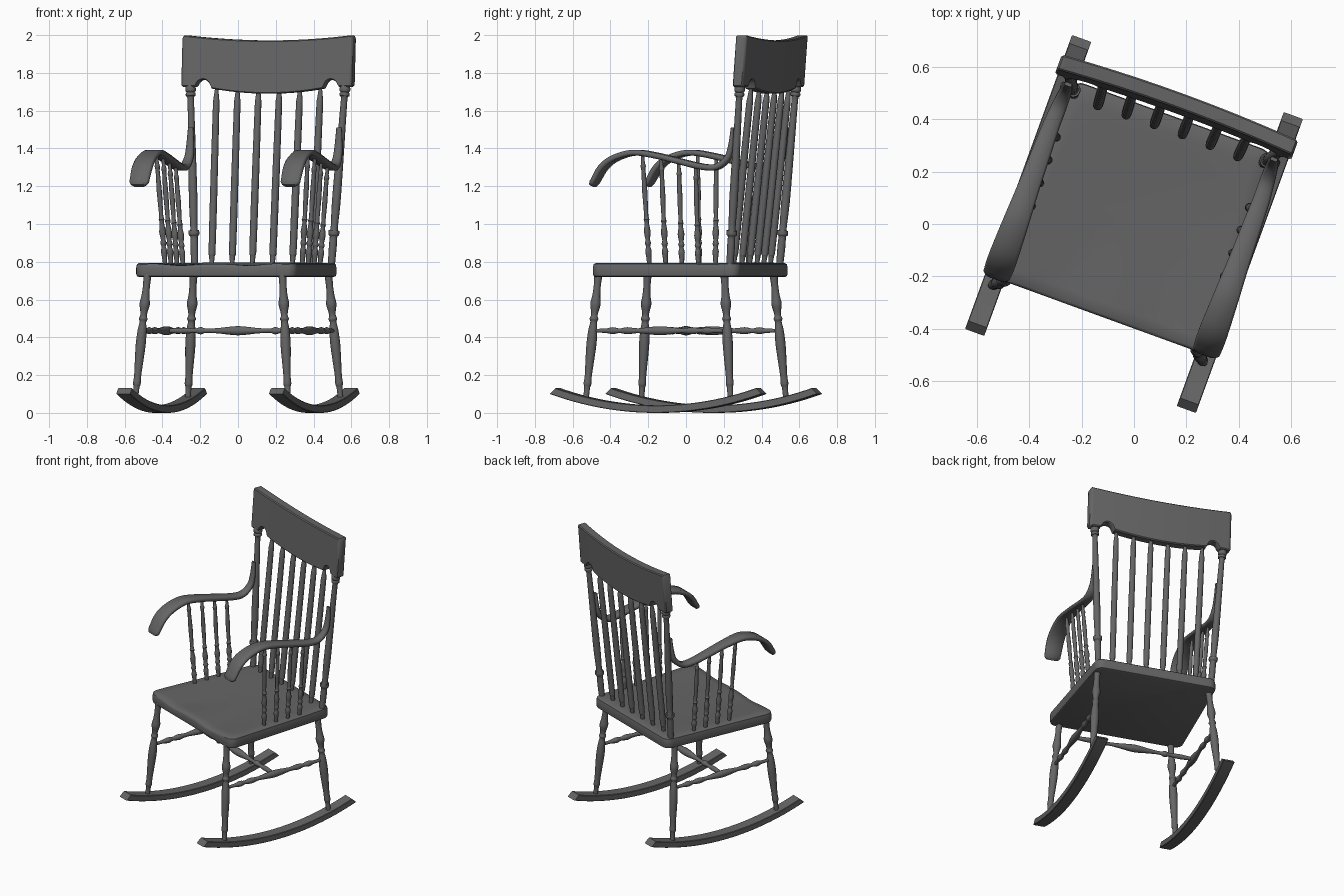
import bpy, bmesh, math
from mathutils import Vector, Matrix

if "Cube" in bpy.data.objects:
    bpy.data.objects.remove(bpy.data.objects["Cube"])

TURN = Matrix.Rotation(math.radians(-20), 4, 'Z')   # whole chair is turned

# Dark grey finish
FINISH = bpy.data.materials.new("dark_finish")
FINISH.diffuse_color = (.13, .13, .13, 1)
FINISH.use_nodes = True
FINISH.node_tree.nodes["Principled BSDF"].inputs["Base Color"].default_value = FINISH.diffuse_color


def loft(name, rings, angle=40):
    """Skin a list of equal-length closed rings and cap both ends."""
    bm = bmesh.new()
    vs = [[bm.verts.new(TURN @ Vector(p)) for p in r] for r in rings]
    n = len(vs[0])
    for a, b in zip(vs, vs[1:]):
        for i in range(n):
            j = (i + 1) % n
            bm.faces.new((a[i], a[j], b[j], b[i]))
    bm.faces.new(vs[0])
    bm.faces.new(vs[-1])
    bmesh.ops.recalc_face_normals(bm, faces=bm.faces)
    me = bpy.data.meshes.new(name)
    bm.to_mesh(me)
    bm.free()
    me.materials.append(FINISH)
    ob = bpy.data.objects.new(name, me)
    bpy.context.collection.objects.link(ob)
    bpy.context.view_layer.objects.active = ob
    ob.select_set(True)
    bpy.ops.object.shade_smooth_by_angle(angle=math.radians(angle))
    ob.select_set(False)
    return ob


def spline(keys, steps=5):
    """Catmull-Rom interpolation of tuples."""
    k = [Vector(p) for p in keys]
    k = [k[0] * 2 - k[1]] + k + [k[-1] * 2 - k[-2]]
    out = []
    for a, b, c, d in zip(k, k[1:], k[2:], k[3:]):
        for s in range(steps):
            t = s / steps
            out.append(0.5 * (2 * b + (c - a) * t + (2 * a - 5 * b + 4 * c - d) * t * t
                              + (3 * b - a - 3 * c + d) * t ** 3))
    return out + [k[-2]]


def turned(name, p, q, profile, sides=14, steps=3):
    """Lathe-turned rod from p to q; profile is (fraction, radius)."""
    p, q = Vector(p), Vector(q)
    d = q - p
    rot = d.to_track_quat('Z', 'Y')
    rings = []
    for t, r in spline(profile, steps):
        rings.append([p + d * t + rot @ Vector((r * math.cos(a), r * math.sin(a), 0))
                      for a in (2 * math.pi * i / sides for i in range(sides))])
    return loft(name, rings, 60)


def soft_rect(w, h, c):
    """Rectangle with chamfered corners, half sizes w, h."""
    return [(-w + c, -h), (w - c, -h), (w, -h + c), (w, h - c),
            (w - c, h), (-w + c, h), (-w, h - c), (-w, -h + c)]


# Seat: rounded trapezoid with a shallow dished top
def seat_outline():
    corners = [(-.452, -.375), (.452, -.375), (.41, .438), (-.41, .438)]
    r, arcs = .05, []
    for k, (x, y) in enumerate(corners):
        cx, cy = x - math.copysign(r, x), y - math.copysign(r, y)
        a0 = math.pi * (1 + k / 2)
        arcs.append([Vector((cx + r * math.cos(a0 + i * math.pi / 12),
                             cy + r * math.sin(a0 + i * math.pi / 12))) for i in range(7)])
    pts = []
    for k, arc in enumerate(arcs):
        nxt = arcs[(k + 1) % 4][0]
        pts += arc + [arc[-1].lerp(nxt, i / 14) for i in range(1, 14)]
    return pts


def seat_top(x, y):
    dish = max(0, 1 - (x / .42) ** 2) * max(0, 1 - ((y + .05) / .42) ** 2)
    thigh = math.exp(-((abs(x) - .2) / .1) ** 2) * max(0, -y / .38)
    return .795 - .012 * dish - .01 * thigh


outline = seat_outline()
rings = [[(x * s, y * s, z) for x, y in outline]
         for s, z in ((.975, .72), (.993, .724), (1, .735), (1, .77))]
for s, drop in ((.993, .008), (.97, .001), (.85, 0), (.65, 0), (.4, 0), (.15, 0), (.02, 0)):
    rings.append([(x * s, y * s, seat_top(x * s, y * s) - drop) for x, y in outline])
loft("seat", rings)

# Turning profiles
LEG = [(0, .022), (.1, .019), (.18, .022), (.24, .028), (.30, .02), (.335, .018),
       (.36, .024), (.385, .018), (.45, .024), (.56, .027), (.7, .023), (.82, .019), (.88, .021),
       (.91, .016), (1, .015)]
SIDE_RAIL = [(0, .01), (.1, .012), (.15, .019), (.2, .012), (.26, .019), (.34, .013), (.5, .024),
             (.66, .013), (.74, .019), (.8, .012), (.85, .019), (.9, .012), (1, .01)]
CROSS_RAIL = [(0, .011), (.12, .016), (.2, .012), (.24, .02), (.28, .011), (.38, .016), (.5, .025),
              (.62, .016), (.72, .011), (.76, .02), (.8, .012), (.88, .016), (1, .011)]
POST = [(0, .019), (.1, .021), (.155, .02), (.165, .028), (.19, .028), (.2, .019), (.35, .023),
        (.6, .021), (.85, .018), (.93, .018), (.94, .026), (.955, .026), (.96, .022), (.968, .028),
        (.985, .028), (1, .024)]
SLAT = [(0, .011), (.06, .016), (.09, .019), (.4, .02), (.88, .018), (.94, .016), (1, .009)]
ARM_SPINDLE = [(0, .011), (.08, .014), (.13, .017), (.17, .011), (.2, .017), (.23, .012), (.3, .018),
               (.38, .011), (.41, .016), (.44, .011), (.65, .014), (.84, .011), (.88, .015),
               (.91, .01), (1, .009)]

# Arm path: y, z, half width, half thickness
ARM = [(.415, 1.51, .014, .007), (.408, 1.42, .02, .013), (.388, 1.35, .024, .016),
       (.33, 1.303, .029, .016), (.25, 1.303, .033, .016), (.12, 1.332, .038, .015),
       (0, 1.36, .042, .015), (-.13, 1.378, .049, .015), (-.24, 1.35, .054, .015),
       (-.31, 1.30, .056, .015), (-.36, 1.22, .053, .014)]
arm_path = spline(ARM, 4)


def arm_height(y):
    return min(arm_path[8:], key=lambda p: abs(p[0] - y))[1]


for side, label in ((-1, "left"), (1, "right")):
    # Rocker: arc runner with slanted ends
    R, rings = 1.83, []
    for i in range(33):
        a = (i / 16 - 1) * math.asin(.597 / R)
        ring = []
        for u, v in soft_rect(.039, .02, .003):
            h = v + .02
            b = a * (1 - .9 * h) if i in (0, 32) else a
            if i in (1, 31):
                b = a * .985
            ring.append((side * .43 + u, (R - h) * math.sin(b), R - (R - h) * math.cos(b)))
        rings.append(ring)
    loft(label + "_rocker", rings)

    # Legs
    for end, where in ((-1, "front"), (1, "back")):
        turned(f"{label}_{where}_leg", (side * .38, end * .355, .735),
               (side * .43, end * .407, .075), LEG)
    # Side stretcher
    turned(label + "_side_stretcher", (side * .403, -.38, .435), (side * .403, .38, .435), SIDE_RAIL)

    # Back post
    turned(label + "_back_post", (side * .385, .388, .785), (side * .436, .462, 1.735), POST)

    # Arm, with a rounded tip
    rings = []
    for i, (y, z, w, h) in enumerate(arm_path):
        a, b = arm_path[max(i - 1, 0)], arm_path[min(i + 1, len(arm_path) - 1)]
        t = Vector((b[0] - a[0], b[1] - a[1])).normalized()
        cx = side * (.418 + .008 * min(1, max(0, (.4 - y) / .15)))
        rings.append([(cx + u, y - t.y * v, z + t.x * v) for u, v in soft_rect(w, h, h * .6)])
    y, z = arm_path[-1][:2]
    last = rings[-1]
    for shrink, out in ((.86, .012), (.6, .02)):
        rings.append([(cx + (q[0] - cx) * shrink, y - .5 * out + (q[1] - y) * .85,
                       z - .85 * out + (q[2] - z) * .85) for q in last])
    loft(label + "_arm", rings, 50)

    # Arm spindles
    for k, (yb, yt) in enumerate(((-.066, -.09), (.026, .015), (.118, .115), (.21, .21))):
        turned(f"{label}_arm_spindle_{k + 1}", (side * .386, yb, .78),
               (side * .428, yt, arm_height(yt)), ARM_SPINDLE, 12, 2)

# Cross stretcher
turned("cross_stretcher", (-.403, 0, .435), (.403, 0, .435), CROSS_RAIL)

# Back spindles
for k in range(6):
    x = (k - 2.5) * .117
    bow = 1 - (x / .48) ** 2
    turned(f"back_spindle_{k + 1}", (x * .97, .36 + .018 * bow, .78),
           (x, .46 + .02 * bow, 1.715), SLAT, 12)


# Crest rail: bowed, leaning board with notches beside the posts
def crest_bottom(x):
    ax = abs(x)
    if abs(ax - .36) < .042:
        return 1.722 + math.sqrt(.042 ** 2 - (ax - .36) ** 2)
    return 1.726 if ax > .36 else 1.69 + .028 * (ax / .318) ** 2


rings = []
N = 120
for i in range(N + 1):
    x = .48 * (2 * i / N - 1)
    e = .48 - abs(x)
    pinch = .014 - math.sqrt(max(0, .014 ** 2 - (.014 - e) ** 2)) if e < .014 else 0
    lo, hi = crest_bottom(x) + pinch * .5, 1.972 + .028 * (x / .475) ** 2 - pinch
    mid, half = (lo + hi) / 2, (hi - lo) / 2
    y0 = .463 + .02 * (1 - (x / .48) ** 2)
    rings.append([(x, y0 + u + .075 * (mid + v - 1.72), mid + v)
                  for u, v in soft_rect(.03 - pinch * .5, half, .006)])
loft("crest_rail", rings)
